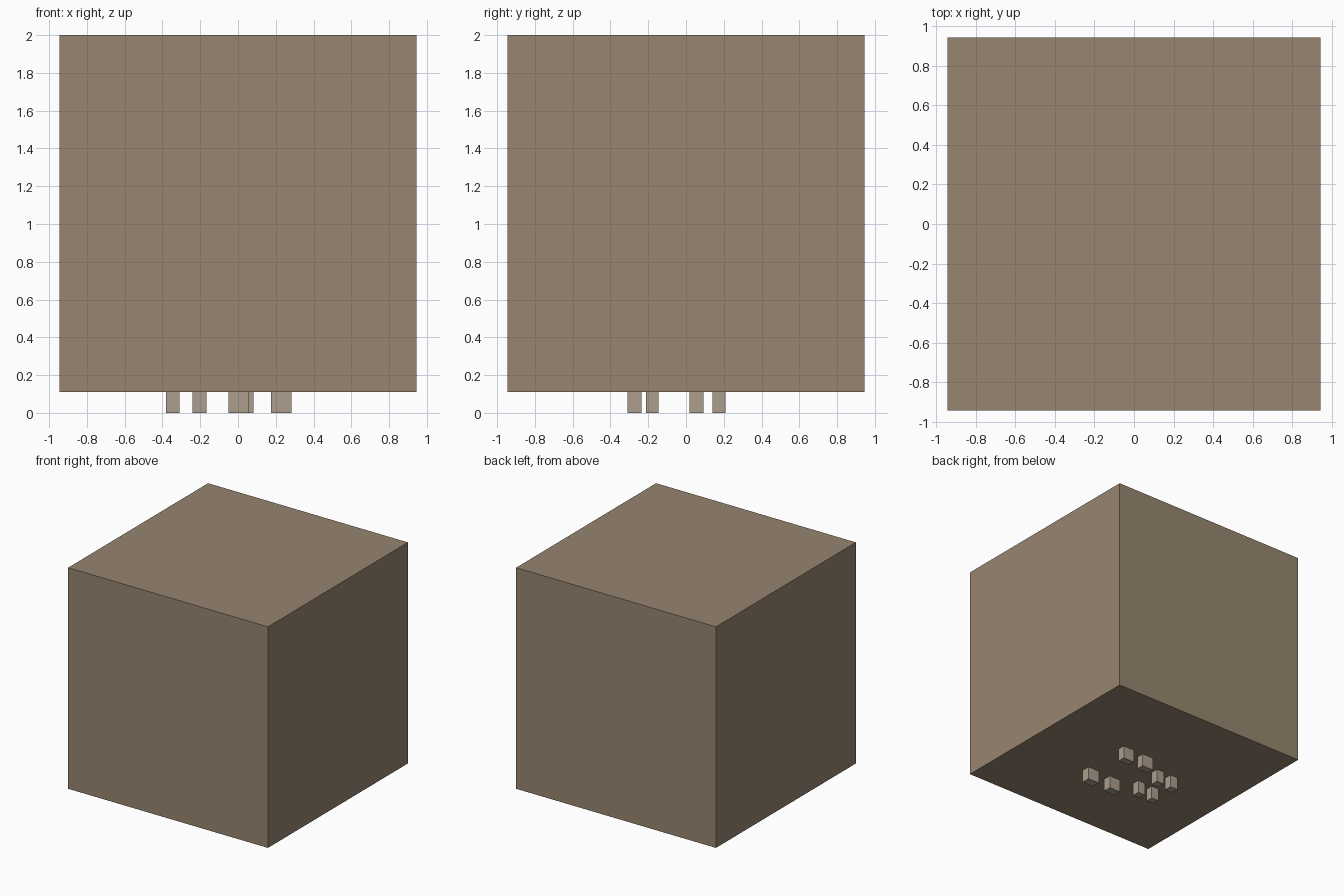
import bpy

if "Cube" in bpy.data.objects:
    bpy.data.objects.remove(bpy.data.objects["Cube"])


def material(name, color):
    m = bpy.data.materials.new(name)
    m.diffuse_color = (*color, 1)
    m.use_nodes = True
    m.node_tree.nodes["Principled BSDF"].inputs["Base Color"].default_value = m.diffuse_color
    return m


def box(name, x, y, z, mat):
    """Axis-aligned box from (min, max) ranges."""
    bpy.ops.mesh.primitive_cube_add(
        size=1, location=[(a + b) / 2 for a, b in (x, y, z)])
    ob = bpy.context.object
    ob.name = name
    for v in ob.data.vertices:
        for i, (a, b) in enumerate((x, y, z)):
            v.co[i] *= b - a
    ob.data.materials.append(mat)
    return ob


brown = material("brown", (0.31, 0.235, 0.16))
tan = material("light_tan", (0.41, 0.34, 0.265))

FOOT_H = 0.11
HALF = 0.945

# Large cube body
box("body", (-HALF, HALF), (-HALF, HALF), (FOOT_H, 2.0), brown)

# Two wide pairs of feet, on the right
wide_feet = {
    "wide_back_right": ((0.175, 0.283), (0.14, 0.208)),
    "wide_back_left": ((-0.026, 0.082), (0.14, 0.208)),
    "wide_front_right": ((0.175, 0.283), (-0.31, -0.236)),
    "wide_front_left": ((-0.05, 0.058), (-0.31, -0.236)),
}
for name, (x, y) in wide_feet.items():
    box(name + "_foot", x, y, (0, FOOT_H), tan)

# Four narrow feet in a grid, on the left
for xn, x in (("left", (-0.381, -0.31)), ("right", (-0.24, -0.168))):
    for yn, y in (("front", (-0.212, -0.146)), ("back", (0.019, 0.092))):
        box(f"narrow_{yn}_{xn}_foot", x, y, (0, FOOT_H), tan)
